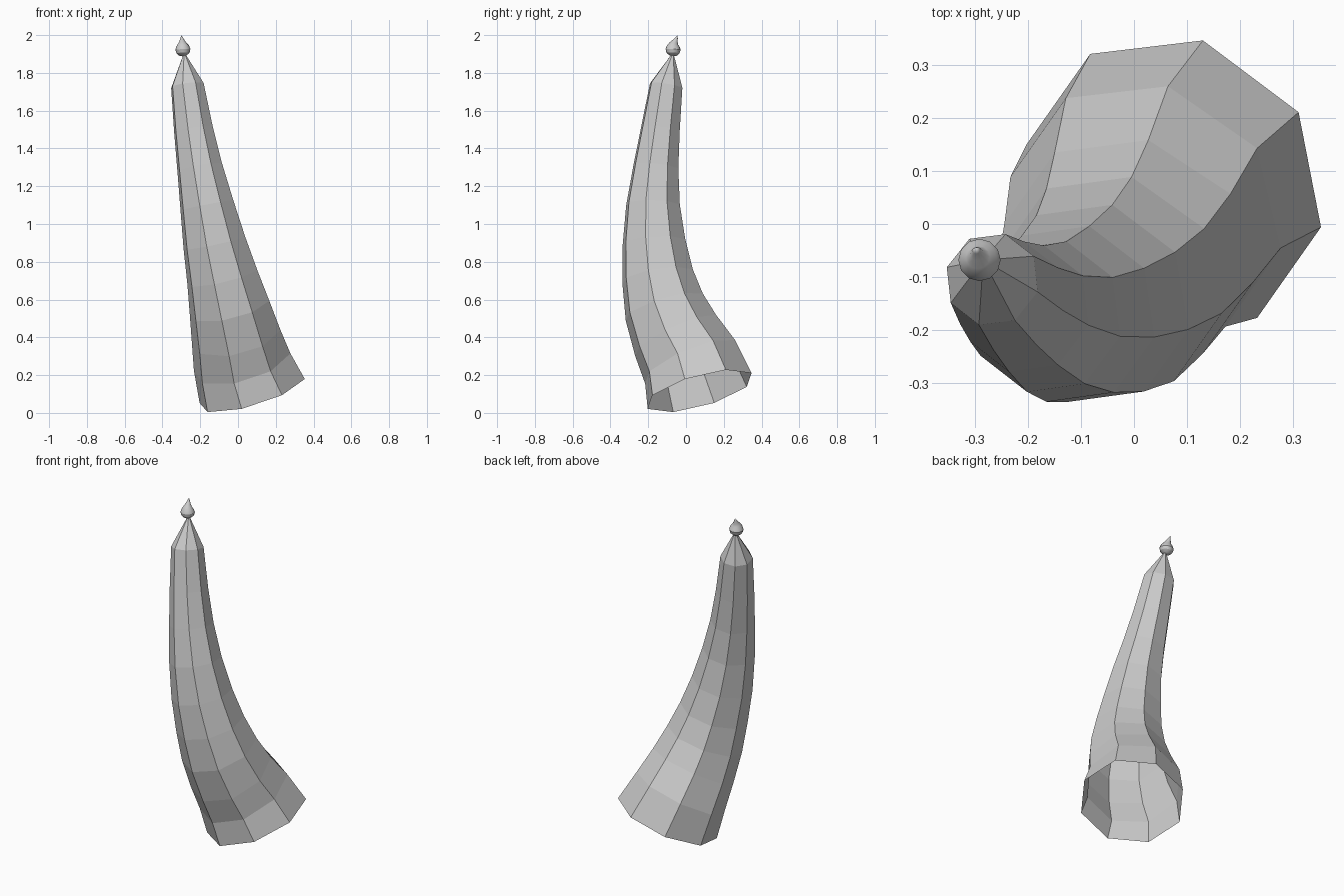
import bpy, bmesh
from mathutils import Vector

if "Cube" in bpy.data.objects:
    bpy.data.objects.remove(bpy.data.objects["Cube"])


def loft(name, rings, sides, start_dir, first_tangent=None, close_base=False):
    """Sweep a polygon through (x, y, z, radius) stations, ending in a point."""
    bm = bmesh.new()
    pts = [Vector(r[:3]) for r in rings]
    ref = Vector(start_dir)
    prev = None
    for i, p in enumerate(pts[:-1]):
        t = (pts[i + 1] - pts[max(i - 1, 0)]).normalized()
        if i == 0 and first_tangent:
            t = Vector(first_tangent).normalized()
        ref = (ref - t * ref.dot(t)).normalized()
        side = t.cross(ref)
        poly = bmesh.ops.create_circle(bm, segments=sides, radius=1)["verts"]
        for v in poly:
            v.co = p + (ref * v.co.x + side * v.co.y) * rings[i][3]
        if prev:
            for k in range(sides):
                n = (k + 1) % sides
                bm.faces.new((prev[k], prev[n], poly[n], poly[k]))
        elif close_base:
            bm.faces.new(poly)
        prev = poly
    tip = bm.verts.new(pts[-1])
    for k in range(sides):
        bm.faces.new((prev[k], prev[(k + 1) % sides], tip))
    bmesh.ops.recalc_face_normals(bm, faces=bm.faces)
    # open shells: make sure the outside faces outward
    f = max(bm.faces, key=lambda q: q.calc_center_median().x)
    if f.normal.x < 0:
        bmesh.ops.reverse_faces(bm, faces=bm.faces)
    me = bpy.data.meshes.new(name)
    bm.to_mesh(me)
    bm.free()
    ob = bpy.data.objects.new(name, me)
    bpy.context.collection.objects.link(ob)
    return ob


# Curved eight-sided horn, open at its tilted base
loft("horn", [
    (.075, .072, .116, .296),
    (.022, .022, .27, .268),
    (-.01, -.055, .41, .243),
    (-.045, -.115, .56, .22),
    (-.083, -.15, .72, .195),
    (-.125, -.17, .90, .172),
    (-.165, -.175, 1.10, .147),
    (-.203, -.16, 1.30, .124),
    (-.236, -.136, 1.50, .107),
    (-.268, -.105, 1.733, .09),
    (-.285, -.068, 1.91, 0),
], 8, (.055, .273, .094), (-.283, -.261, .923))

# Small teardrop finial with a leaning point
drop = loft("teardrop_finial", [
    (-.289, -.071, 1.888, .006),
    (-.290, -.070, 1.894, .022),
    (-.291, -.069, 1.906, .035),
    (-.292, -.068, 1.924, .040),
    (-.293, -.067, 1.942, .034),
    (-.295, -.063, 1.956, .023),
    (-.296, -.057, 1.970, .014),
    (-.298, -.050, 1.986, .007),
    (-.299, -.045, 2.000, 0),
], 12, (1, 0, 0), (0, 0, 1), True)
bpy.context.view_layer.objects.active = drop
drop.select_set(True)
bpy.ops.object.shade_smooth_by_angle()
